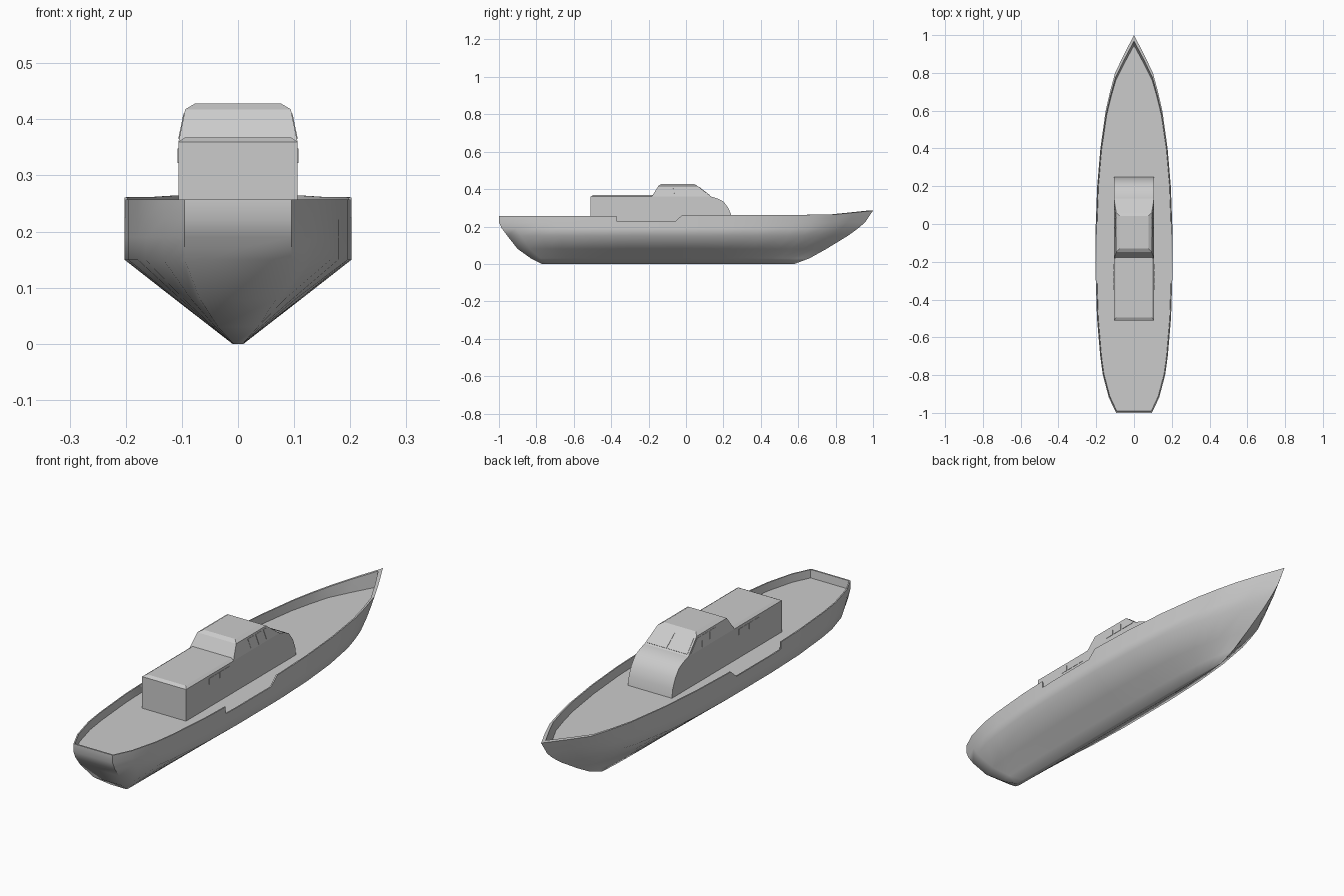
import bpy, bmesh, math

if "Cube" in bpy.data.objects:
    bpy.data.objects.remove(bpy.data.objects["Cube"])


def make(name, verts, faces, angle=None):
    me = bpy.data.meshes.new(name)
    me.from_pydata(verts, [], faces)
    bm = bmesh.new()
    bm.from_mesh(me)
    bmesh.ops.remove_doubles(bm, verts=bm.verts, dist=1e-5)
    bmesh.ops.dissolve_degenerate(bm, edges=bm.edges, dist=1e-6)
    bmesh.ops.recalc_face_normals(bm, faces=bm.faces)
    bm.to_mesh(me)
    bm.free()
    ob = bpy.data.objects.new(name, me)
    bpy.context.collection.objects.link(ob)
    if angle:
        bpy.ops.object.select_all(action='DESELECT')
        ob.select_set(True)
        bpy.context.view_layer.objects.active = ob
        bpy.ops.object.shade_smooth_by_angle(angle=math.radians(angle))
    return ob


def lerp(table, y):
    for (a, va), (b, vb) in zip(table, table[1:]):
        if a <= y <= b:
            return va + (vb - va) * (y - a) / (b - a)
    return table[-1][1]


# Hull: half-breadth plan, sheer line with side cutouts, and waterline levels
PLAN = [(-1, .095), (-.92, .133), (-.8, .165), (-.7, .179), (-.5, .196), (-.3, .2025), (0, .2025),
        (.2, .195), (.4, .178), (.6, .15), (.7, .127), (.8, .1), (.9, .052), (1, 0)]
SHEER = [(-1, .257), (-.371, .257), (-.37, .226), (-.06, .226), (-.02, .261), (.6, .262),
         (.8, .265), (1, .285)]
stations = sorted({y for y, _ in PLAN} | {y for y, _ in SHEER})
# height, stern end, bow end, half width, stern narrowing
LEVELS = [(0, -.77, .58, .01, .3), (.03, -.83, .66, .0485, .5), (.08, -.9, .75, .113, .75),
          (.15, -.955, .865, .2025, 1), (.19, -.985, .92, .2025, 1), (.222, -1, .957, .2025, 1),
          (None, -1, 1, .2025, 1), (None, -.993, .968, .197, 1), (.222, -.99, .945, .195, 1)]


def hull_point(level, y):
    z, stern, bow, half, k = level
    w = lerp(PLAN, y) / .2025
    if y < 0:
        w = 1 - (1 - w) * k
    yy = y
    if y > .3:
        yy = .3 + (y - .3) * (bow - .3) / .7
    elif y < -.5:
        yy = -.5 + (y + .5) * (stern + .5) / -.5
    return w * half, yy, lerp(SHEER, y) if z is None else z


n = len(stations)
verts, faces = [], []
for lv in LEVELS:
    ring = [hull_point(lv, y) for y in stations]
    verts += ring + [(-x, y, z) for x, y, z in reversed(ring)]
m = 2 * n
for i in range(len(LEVELS) - 1):
    for j in range(m):
        a, b = i * m + j, i * m + (j + 1) % m
        faces.append((a, b, b + m, a + m))
# Keel and deck closing strips
for base in (0, (len(LEVELS) - 1) * m):
    for j in range(n - 1):
        faces.append((base + j, base + j + 1, base + m - 2 - j, base + m - 1 - j))
make("hull", verts, faces, 58)


def stack(name, rings):
    """Closed box lofted through rectangles (z, y0, y1, half width)."""
    v, f = [], []
    for z, y0, y1, w in rings:
        v += [(-w, y0, z), (w, y0, z), (w, y1, z), (-w, y1, z)]
    for i in range(len(rings) - 1):
        for j in range(4):
            a, b = 4 * i + j, 4 * i + (j + 1) % 4
            f.append((a, b, b + 4, a + 4))
    t = len(v)
    f += [(3, 2, 1, 0), (t - 4, t - 3, t - 2, t - 1)]
    return make(name, v, f)


# Aft cabin and wheelhouse
stack("aft_cabin", [(.215, -.51, -.1, .106), (.36, -.51, -.1, .106), (.368, -.495, -.1, .094)])
stack("wheelhouse", [(.36, -.183, .135, .106), (.418, -.147, .06, .094), (.428, -.13, .043, .077)])

# Forward cabin with rounded front
side = [(-.1, .215), (.25, .215), (.243, .26), (.226, .3), (.2, .334), (.17, .349), (.135, .36), (-.1, .36)]
c = len(side)
make("fore_cabin", [(s * .106, y, z) for s in (-1, 1) for y, z in side],
     [tuple(range(c)), tuple(range(c, 2 * c))] +
     [(i, (i + 1) % c, (i + 1) % c + c, i + c) for i in range(c)], 35)


def pane(name, pts):
    """Thin glass pane on both sides of the boat."""
    for s, tag in ((1, "right"), (-1, "left")):
        k = len(pts)
        v = [(s * x, y, z) for x, y, z in pts]
        ob = make(f"{name}_{tag}", v, [tuple(range(k))])
        mod = ob.modifiers.new("thickness", 'SOLIDIFY')
        mod.thickness = .003
        mod.offset = 0


def wall(y, z):
    return (.106 - .207 * (z - .36), y, z)


# Cabin side windows
for i in range(4):
    y = -.35 + i * .036
    pane(f"cabin_window_{i}", [(.106, y, .322), (.106, y + .03, .322), (.106, y + .03, .348), (.106, y, .348)])

# Wheelhouse side windows
for i in range(2):
    y = -.06 + i * .053
    pane(f"wheelhouse_window_{i}", [wall(y, .365), wall(y + .045, .365), wall(y + .035, .41), wall(y - .01, .41)])
pane("wheelhouse_window_front", [wall(.047, .365), wall(.118, .365), wall(.06, .41), wall(.037, .41)])

# Windscreen panes
pane("windscreen", [(.004, .129, .365), (.097, .129, .365), (.087, .069, .411), (.004, .069, .411)])
